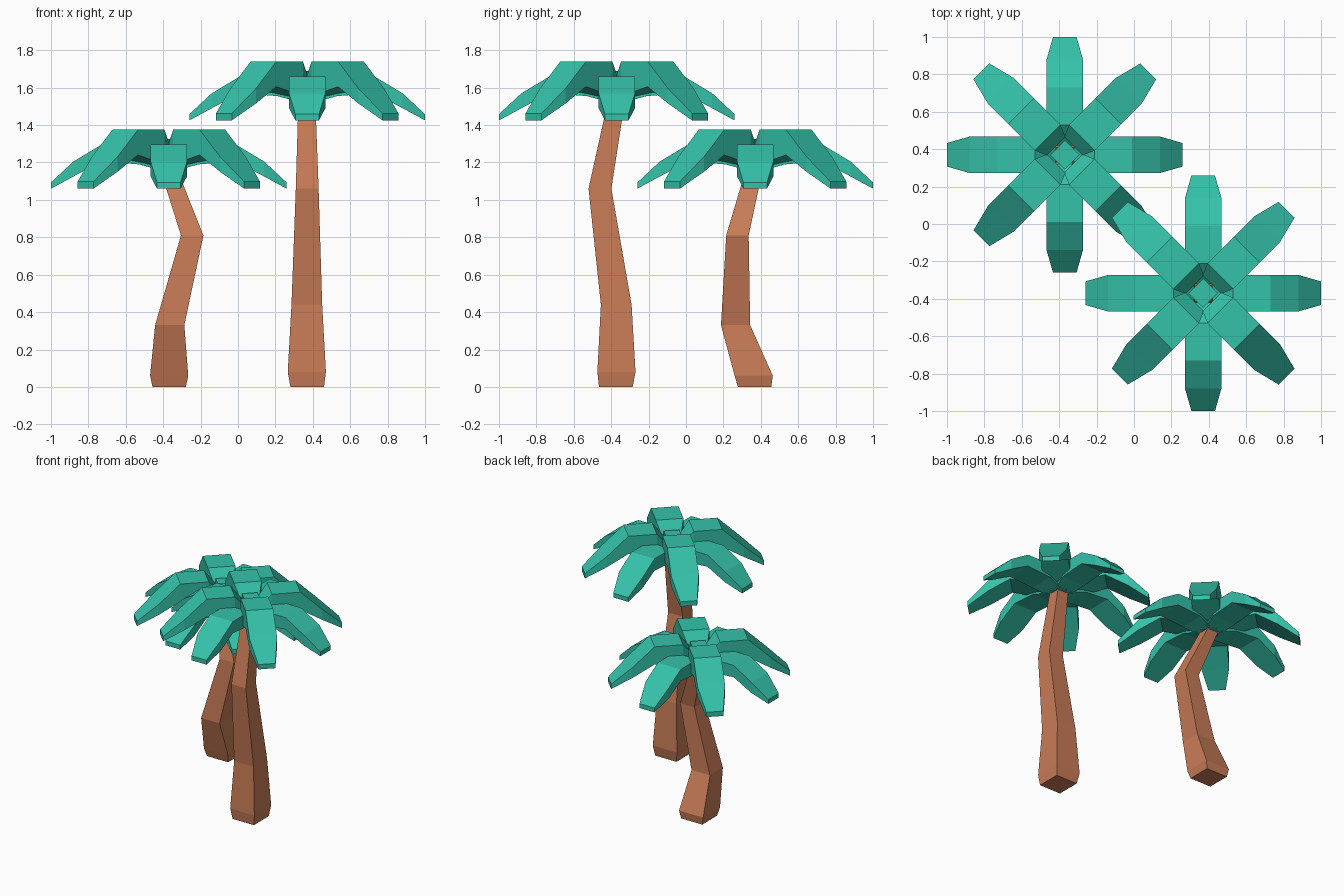
import bpy, math

if "Cube" in bpy.data.objects:
    bpy.data.objects.remove(bpy.data.objects["Cube"])


def material(name, color):
    m = bpy.data.materials.new(name)
    m.diffuse_color = (*color, 1)
    m.use_nodes = True
    m.node_tree.nodes["Principled BSDF"].inputs["Base Color"].default_value = m.diffuse_color
    return m


bark = material("bark", (0.58, 0.20, 0.095))
leaf = material("leaf", (0.035, 0.54, 0.40))


def loft(name, rings, mat):
    """Flat-faced closed mesh through a chain of four-cornered rings."""
    verts = [v for ring in rings for v in ring]
    faces = [(i * 4 + j, i * 4 + (j + 1) % 4, i * 4 + 4 + (j + 1) % 4, i * 4 + 4 + j)
             for i in range(len(rings) - 1) for j in range(4)]
    n = len(verts)
    faces += [(3, 2, 1, 0), (n - 4, n - 3, n - 2, n - 1)]
    mesh = bpy.data.meshes.new(name)
    mesh.from_pydata(verts, [], faces)
    mesh.materials.append(mat)
    return mesh


def place(name, mesh, loc=(0, 0, 0), angle=0):
    ob = bpy.data.objects.new(name, mesh)
    ob.location = loc
    ob.rotation_euler.z = angle
    bpy.context.collection.objects.link(ob)


def trunk_mesh(name, sections):
    # section: centre x, centre y, z, half width
    return loft(name, [[(x - h, y - h, z), (x + h, y - h, z), (x + h, y + h, z), (x - h, y + h, z)]
                       for x, y, z, h in sections], bark)


def frond_mesh(name, sections):
    # section: distance out, top z, bottom z, half width
    return loft(name, [[(r, -w, b), (r, w, b), (r, w, t), (r, -w, t)]
                       for r, t, b, w in sections], leaf)


# Frond shapes, heights relative to the crown's lowest point
low_frond = frond_mesh("low_frond", [
    (0.05, 0.15, 0.10, 0.07), (0.16, 0.235, 0.13, 0.097), (0.36, 0.235, 0.145, 0.097),
    (0.51, 0.145, 0.065, 0.097), (0.63, 0.033, 0, 0.063)])
high_frond = frond_mesh("high_frond", [
    (0.065, 0.235, 0.12, 0.07), (0.13, 0.315, 0.13, 0.097), (0.33, 0.315, 0.18, 0.097),
    (0.485, 0.17, 0.09, 0.097), (0.63, 0.037, 0, 0.06)])
# Crown heart between the frond roots
c = 0.055
heart = loft("crown_heart", [[(-c, -c, z), (c, -c, z), (c, c, z), (-c, c, z)]
                             for z in (0.10, 0.265)], leaf)

# Trunks
tall = trunk_mesh("tall_trunk", [
    (0.37, -0.375, 0, 0.09), (0.368, -0.372, 0.08, 0.102), (0.368, -0.373, 0.44, 0.082),
    (0.37, -0.46, 1.06, 0.061), (0.368, -0.37, 1.54, 0.045)])
short = trunk_mesh("short_trunk", [
    (-0.368, 0.367, 0, 0.089), (-0.368, 0.362, 0.06, 0.102), (-0.365, 0.265, 0.33, 0.078),
    (-0.245, 0.275, 0.81, 0.06), (-0.373, 0.367, 1.17, 0.045)])

for label, trunk, x, y, z in (("tall", tall, 0.37, -0.37, 1.425), ("short", short, -0.37, 0.37, 1.06)):
    place(label + "_trunk", trunk)
    place(label + "_crown_heart", heart, (x, y, z), math.pi / 4)
    for i in range(8):
        kind, mesh = (("low", low_frond), ("high", high_frond))[i % 2]
        place(f"{label}_{kind}_frond_{i // 2 + 1}", mesh, (x, y, z), i * math.pi / 4)
